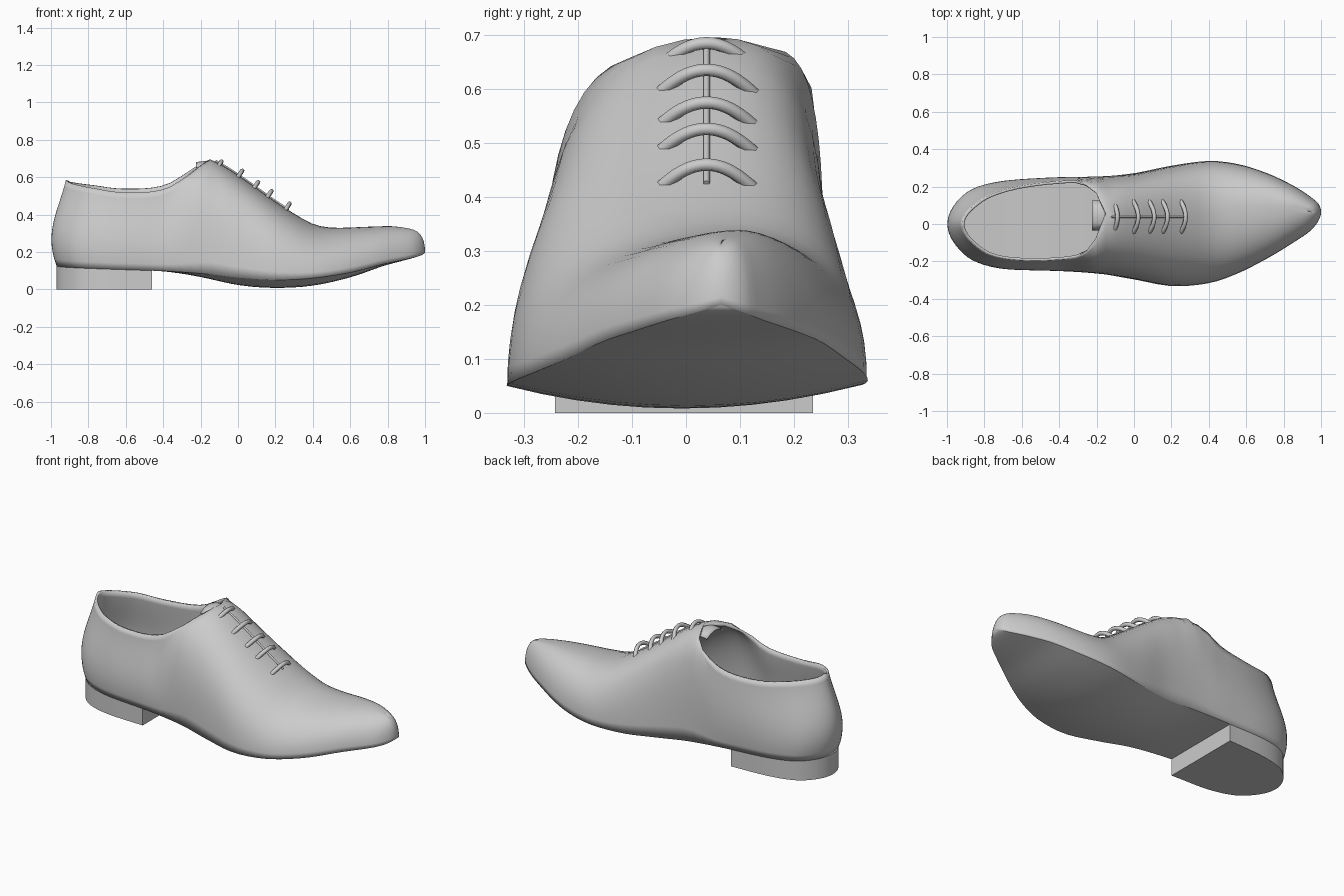
import bpy, bmesh, math
from mathutils import Vector

cube = bpy.data.objects.get("Cube")
if cube:
    bpy.data.objects.remove(cube, do_unlink=True)

leather = bpy.data.materials.new("grey_leather")
leather.use_nodes = True
GREY = (0.6, 0.6, 0.6, 1)
leather.diffuse_color = GREY
leather.node_tree.nodes["Principled BSDF"].inputs["Base Color"].default_value = GREY

HEEL_X, TOE_X, THROAT_X, BREAST_X = -0.97, 1.0, -0.15, -0.46

# Profiles along the length of the shoe
EDGE_LEFT = [(-.97, 0), (-.93, .11), (-.85, .18), (-.7, .22), (-.46, .235), (-.2, .25), (0, .27),
             (.2, .31), (.4, .335), (.55, .32), (.7, .275), (.85, .205), (.95, .14), (.985, .11), (1, .065)]
EDGE_RIGHT = [(-.97, 0), (-.93, -.11), (-.85, -.185), (-.7, -.23), (-.46, -.242), (-.2, -.262), (0, -.295),
              (.2, -.33), (.4, -.315), (.55, -.265), (.7, -.19), (.85, -.1), (.95, -.03), (.985, .015), (1, .065)]
SOLE_Z = [(-.97, .125), (-.46, .1), (-.2, .085), (0, .062), (.2, .05), (.4, .06), (.6, .09), (.8, .14), (1, .2)]
TOP_Z = [(-.97, .585), (-.8, .557), (-.6, .538), (-.4, .555), (-.28, .62), (-.2, .675), (-.15, .695), (-.1, .675),
         (0, .612), (.2, .47), (.3, .405), (.4, .35), (.5, .33), (.7, .335), (.85, .338), (.95, .33), (1, .315)]
RIDGE_Y = [(-.97, 0), (-.8, -.005), (-.6, .005), (-.28, .03), (-.15, .055), (0, .04), (.3, .04),
           (.5, .08), (.8, .1), (1, .065)]
COLLAR_GAP = [(-.97, 0), (-.9, .105), (-.8, .16), (-.6, .2), (-.4, .21), (-.28, .195), (-.2, .115), (-.15, 0)]


def angle(x):
    mid, half = (HEEL_X + TOE_X) / 2, (TOE_X - HEEL_X) / 2
    return math.acos(max(-1, min(1, (mid - x) / half)))


def smooth(profile, x):
    """Smooth curve through a profile, rounded at the heel and the toe."""
    ts = [angle(p[0]) for p in profile]
    vs = [p[1] for p in profile]
    t = angle(x)
    if t <= ts[0]:
        return vs[0]
    if t >= ts[-1]:
        return vs[-1]
    i = max(k for k in range(len(ts) - 1) if ts[k] <= t)

    def slope(k):
        a, b = max(k - 1, 0), min(k + 1, len(ts) - 1)
        return (vs[b] - vs[a]) / (ts[b] - ts[a])

    d = ts[i + 1] - ts[i]
    u = (t - ts[i]) / d
    return ((1 + 2 * u) * (1 - u) ** 2 * vs[i] + u * (1 - u) ** 2 * d * slope(i)
            + u * u * (3 - 2 * u) * vs[i + 1] + u * u * (u - 1) * d * slope(i + 1))


def ramp(x, a, b):
    u = max(0, min(1, (x - a) / (b - a)))
    return u * u * (3 - 2 * u)


def link(obj):
    obj.data.materials.append(leather)
    bpy.context.collection.objects.link(obj)
    return obj


def mesh_object(name, bm):
    bmesh.ops.remove_doubles(bm, verts=bm.verts, dist=0.0005)
    bmesh.ops.recalc_face_normals(bm, faces=bm.faces)
    mesh = bpy.data.meshes.new(name)
    bm.to_mesh(mesh)
    bm.free()
    return link(bpy.data.objects.new(name, mesh))


def surface(name, rows, thickness=0):
    """Quad surface through equal rows of points."""
    bm = bmesh.new()
    grid = [[bm.verts.new(p) for p in row] for row in rows]
    for r, s in zip(grid, grid[1:]):
        for j in range(len(r) - 1):
            bm.faces.new((r[j], r[j + 1], s[j + 1], s[j]))
    obj = mesh_object(name, bm)
    if thickness:
        mod = obj.modifiers.new("thickness", "SOLIDIFY")
        mod.thickness = thickness
        mod.offset = -1
    return obj


def strap(name, points, radius):
    data = bpy.data.curves.new(name, "CURVE")
    data.dimensions = "3D"
    data.bevel_depth = radius
    data.bevel_resolution = 1
    data.use_fill_caps = True
    data.resolution_u = 4
    line = data.splines.new("NURBS")
    line.points.add(len(points) - 1)
    for p, co in zip(line.points, points):
        p.co = (*co, 1)
    line.use_endpoint_u = True
    line.order_u = 3
    return link(bpy.data.objects.new(name, data))


STEPS = 56
stations = [(HEEL_X + TOE_X) / 2 - math.cos(math.pi * i / STEPS) * (TOE_X - HEEL_X) / 2 for i in range(STEPS + 1)]
stations = sorted(stations + [THROAT_X, BREAST_X])


def rib(x, side, count=14):
    """Side wall from the sole edge up to the collar or the ridge."""
    foot = Vector((x, smooth(EDGE_LEFT if side > 0 else EDGE_RIGHT, x), smooth(SOLE_Z, x)))
    gap = smooth(COLLAR_GAP, x) if x < THROAT_X else 0
    top = Vector((x + .05 * (1 - ramp(x, HEEL_X, -.6)) - .07 * ramp(x, .7, TOE_X),
                  smooth(RIDGE_Y, x) + side * gap, smooth(TOP_Z, x)))
    if side < 0:
        top.z -= 0.1 * gap
    height = top.z - foot.z
    # The back of the heel swells more than its sides
    out = Vector((min(x + .5, 0) / .47, foot.y * 1.8, 0))
    bulge = 0.07 * (1 - ramp(x, -.55, .05))
    closed = ramp(x, -.4, -.18)
    full, rise = (1.0, .2) if side > 0 else (.9, .1 + .1 * ramp(x, .3, .8))
    toe = ramp(x, -.15, .65)
    boxy = full * (1 - toe) + 0.62 * toe
    inward = foot - top
    inward.z = 0
    low = foot + out * bulge + Vector((0, 0, height * (.4 + rise * closed)))
    high = top + inward * boxy * closed + out * bulge * .55 - Vector((0, 0, .35 * height * (1 - closed)))
    points = []
    for j in range(count + 1):
        u = j / count
        v = 1 - u
        points.append(foot * v ** 3 + low * 3 * v * v * u + high * 3 * v * u * u + top * u ** 3)
    return points


def bed(x, camber=0, lift=0, scale=1, count=10):
    """Row of points across the shoe between both sole edges."""
    a, b, z = smooth(EDGE_RIGHT, x), smooth(EDGE_LEFT, x), smooth(SOLE_Z, x)
    mid, half = (a + b) / 2, (b - a) / 2 * scale
    row = []
    for j in range(count + 1):
        v = 2 * j / count - 1
        row.append((x, mid + half * v, z + lift - camber * (1 - v * v)))
    return row


# Upper, open at the collar
upper_rows = [rib(x, 1) for x in stations] + [rib(x, -1) for x in reversed(stations)]
surface("upper", upper_rows, 0.014)

# Sole, rounded across the ball of the foot, and the inner floor
surface("sole", [bed(x, 0.042 * ramp(x, BREAST_X, .1) * (1 - ramp(x, .3, TOE_X)), 0, 1.005)
                 for x in stations if x >= BREAST_X])
surface("insole", [bed(x, 0, 0.02, 0.96) for x in stations if x < 0.3 and x > -.965])

# Heel block with a flat front
back = [x for x in stations if x <= BREAST_X]
outline = [(x, smooth(EDGE_LEFT, x)) for x in back] + [(x, smooth(EDGE_RIGHT, x)) for x in reversed(back[1:])]
bm = bmesh.new()
base = [bm.verts.new((x, y, 0)) for x, y in outline]
rim = [bm.verts.new((x, y, smooth(SOLE_Z, x))) for x, y in outline]
bm.faces.new(base)
bm.faces.new(rim)
for i in range(len(base)):
    k = (i + 1) % len(base)
    bm.faces.new((base[i], base[k], rim[k], rim[i]))
mesh_object("heel", bm)

# Tongue under the throat
tongue_rows = []
for i in range(7):
    u = i / 6
    x = -.225 + .15 * u
    z = .68 + .02 * math.sin(u * math.pi) - .035 * u
    tongue_rows.append([(x, .045 + .08 * v, z - .025 * v * v) for v in (-1, -.5, 0, .5, 1)])
surface("tongue", tongue_rows, 0.008)


def ridge(x, offset):
    """Point above the ridge line, along its normal."""
    rise = (smooth(TOP_Z, x + .02) - smooth(TOP_Z, x - .02)) / .04
    normal = Vector((-rise, 0, 1)).normalized()
    return Vector((x, .038, smooth(TOP_Z, x))) + normal * offset


# Laces arching over the throat, and the cord along its seam
for n, (x, arch) in enumerate([(-.095, .016), (.005, .034), (.09, .034), (.16, .036), (.258, .036)]):
    points = []
    for v in (-1, -.8, -.4, 0, .4, .8, 1):
        p = ridge(x, arch - .065 * v ** 2)
        points.append(p + Vector((0, .095 * v, 0)))
    strap(f"lace_{n + 1}", points, 0.012)
strap("throat_cord", [ridge(-.12 + .065 * i, .002) for i in range(7)], 0.006)

# Smooth shading with sharp edges kept
bpy.ops.object.select_all(action="DESELECT")
for obj in bpy.context.collection.objects:
    if obj.type == "MESH" and leather.name in obj.data.materials:
        obj.select_set(True)
        bpy.context.view_layer.objects.active = obj
bpy.ops.object.shade_smooth_by_angle(angle=math.radians(40))
